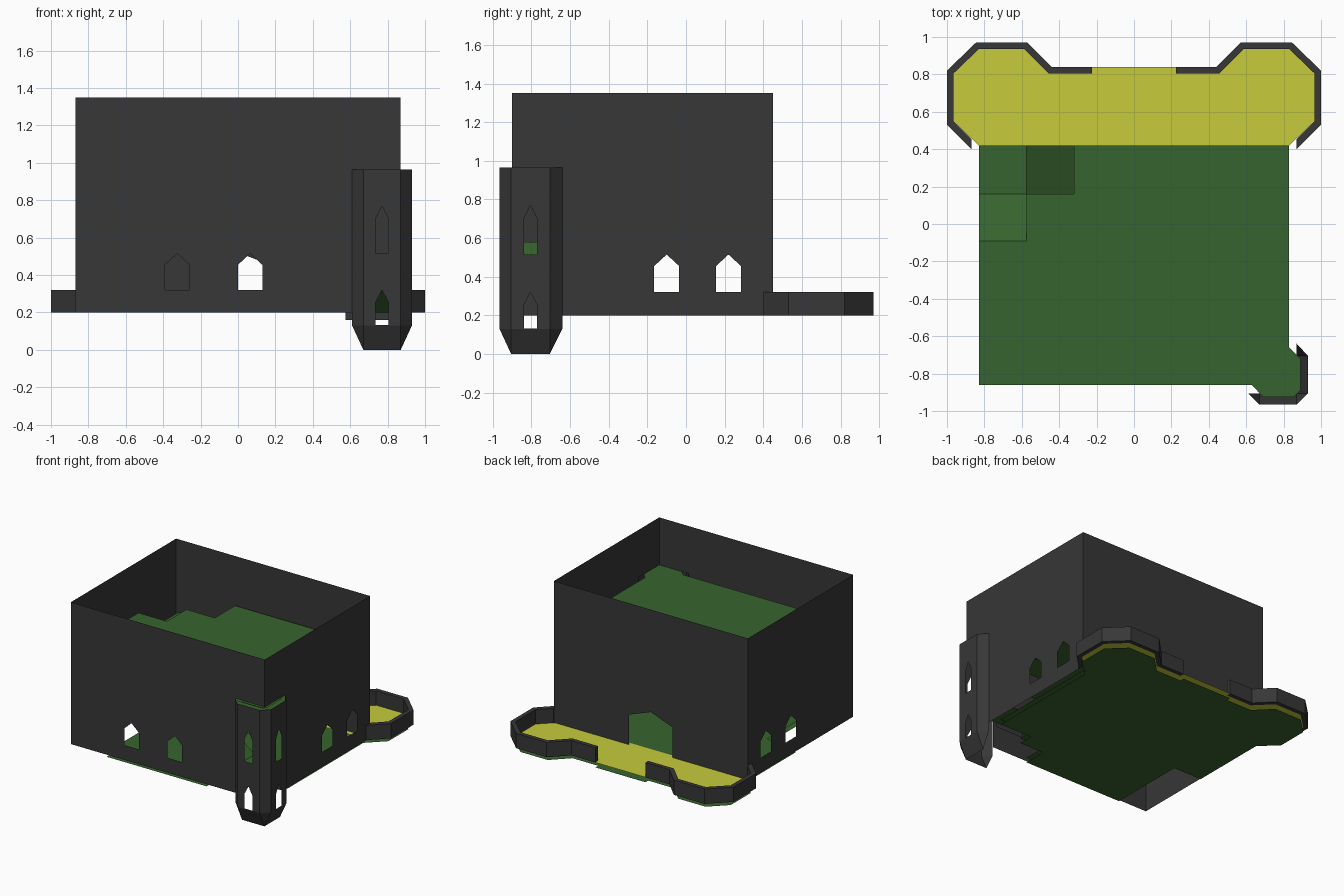
import bpy
from mathutils import Vector
from mathutils.geometry import tessellate_polygon

if "Cube" in bpy.data.objects:
    bpy.data.objects.remove(bpy.data.objects["Cube"])


def material(name, rgb):
    m = bpy.data.materials.new(name)
    m.diffuse_color = (*rgb, 1)
    m.use_nodes = True
    m.node_tree.nodes["Principled BSDF"].inputs["Base Color"].default_value = m.diffuse_color
    return m


STONE = material("dark stone", (0.038, 0.038, 0.038))
GREEN = material("floor green", (0.038, 0.127, 0.028))
YELLOW = material("terrace yellow", (0.57, 0.60, 0.044))


def make(name, verts, faces, mat):
    me = bpy.data.meshes.new(name)
    me.from_pydata([tuple(v) for v in verts], [], faces)
    me.materials.append(mat)
    ob = bpy.data.objects.new(name, me)
    bpy.context.collection.objects.link(ob)
    return ob


def sheet(name, loops, place, mat, flip=False):
    """Flat sheet from an outline plus hole outlines, placed in space by a function."""
    pts = [p for lp in loops for p in lp]
    tris = tessellate_polygon([[Vector((u, v, 0)) for u, v in lp] for lp in loops])
    verts = [Vector(place(u, v)) for u, v in pts]
    want = Vector(place(1, 0)) - Vector(place(0, 0))
    want = want.cross(Vector(place(0, 1)) - Vector(place(0, 0)))
    faces = []
    for t in tris:
        a, b, c = (verts[i] for i in t)
        up = (b - a).cross(c - a).dot(want) > 0
        faces.append(tuple(t) if up != flip else tuple(reversed(t)))
    return make(name, verts, faces, mat)


def level(name, outline, z, mat, down=False):
    return sheet(name, [outline], lambda u, v: (u, v, z), mat, down)


def arch(c, half, z0, z1, z2):
    """Pointed opening: base, shoulder and peak heights."""
    return [(c - half, z0), (c + half, z0), (c + half, z1), (c, z2), (c - half, z1)]


# ---- house walls: single sheets with pointed windows ----
X, Y0, Y1 = 0.87, -0.90, 0.45
B, T, DECK = 0.20, 1.35, 0.965


def window(c):
    return arch(c, 0.065, 0.32, 0.455, 0.515)


# front and right walls are open where the corner turret joins
front = [(-X, B), (0.61, B), (0.61, DECK), (X, DECK), (X, T), (-X, T)]
sheet("front_wall", [front, window(-0.325), window(0.065)],
      lambda u, v: (u, Y0, v), STONE)
right = [(Y0, DECK), (-0.64, DECK), (-0.64, B), (Y1, B), (Y1, T), (Y0, T)]
sheet("right_wall", [right, window(-0.10), window(0.22)],
      lambda u, v: (X, u, v), STONE)
left = [(Y0, B), (Y1, B), (Y1, T), (Y0, T)]
sheet("left_wall", [left, window(-0.10), window(0.22)],
      lambda u, v: (-X, u, v), STONE, True)
back = [(-X, B), (-0.195, B), (-0.195, 0.447), (0, 0.52), (0.195, 0.447),
        (0.195, B), (X, B), (X, T), (-X, T)]
sheet("back_wall", [back], lambda u, v: (u, Y1, v), STONE, True)

# ---- floors, each with a ceiling sheet just below ----
FX, FY0, FY1 = 0.83, -0.86, 0.42
ground = [(-0.575, FY0), (0.32, FY0), (0.32, -0.67), (0.54, -0.67), (0.54, -0.55),
          (FX, -0.55), (FX, FY1), (-FX, FY1), (-FX, -0.22), (-0.575, -0.22)]
middle = [(-FX, FY0), (0.32, FY0), (0.32, -0.605), (0.575, -0.605), (0.575, -0.35),
          (FX, -0.35), (FX, FY1), (-FX, FY1)]
upper = [(-FX, FY0), (FX, FY0), (FX, FY1), (-0.32, FY1), (-0.32, 0.16),
         (-0.575, 0.16), (-0.575, -0.09), (-FX, -0.09)]
level("ground_floor", ground, B, GREEN)
for name, outline, z in (("middle", middle, 0.58), ("upper", upper, DECK)):
    level(name + "_floor", outline, z, GREEN)
    level(name + "_ceiling", outline, z - 0.04, GREEN, True)
make("floor_edge", [(0.575, -0.6, 0.16), (FX, -0.6, 0.16), (FX, -0.6, B), (0.575, -0.6, B)],
     [(0, 1, 2, 3)], STONE)


# ---- stair flights as ramps with corner landings ----
def stair(name, x0, x1, y0, y1, zfun):
    make(name, [(x, y, zfun(x, y)) for x, y in ((x0, y0), (x1, y0), (x1, y1), (x0, y1))],
         [(0, 1, 2, 3)], GREEN)


def ramp(a, za, b, zb):
    return lambda t: za + (zb - za) * (t - a) / (b - a)


r1 = ramp(-0.35, B, -0.605, 0.39)
r2 = ramp(0.575, 0.39, 0.32, 0.58)
r3 = ramp(-0.32, 0.58, -0.575, 0.775)
r4 = ramp(0.16, 0.775, -0.09, DECK)
stair("lower_flight_a", 0.575, FX, -0.605, -0.35, lambda x, y: r1(y))
stair("lower_landing", 0.575, FX, FY0, -0.605, lambda x, y: 0.39)
stair("lower_flight_b", 0.32, 0.575, FY0, -0.605, lambda x, y: r2(x))
stair("upper_flight_a", -0.575, -0.32, 0.16, FY1, lambda x, y: r3(x))
stair("upper_landing", -FX, -0.575, 0.16, FY1, lambda x, y: 0.775)
stair("upper_flight_b", -FX, -0.575, -0.09, 0.16, lambda x, y: r4(y))

# ---- corner turret: five sides, tapered foot, green deck ----
ring = [(0.61, -0.905), (0.67, -0.965), (0.87, -0.965), (0.93, -0.905),
        (0.93, -0.705), (0.87, -0.64)]
foot = [(0.67, -0.905), (0.67, -0.905), (0.87, -0.905), (0.87, -0.905),
        (0.87, -0.705), (0.87, -0.705)]
Z0 = 0.13
for i in range(5):
    a, b = Vector(ring[i]), Vector(ring[i + 1])
    w, d = (b - a).length, (b - a).normalized()
    loops = [[(0, Z0), (w, Z0), (w, DECK), (0, DECK)]]
    if i in (1, 3):
        # windows start just above the lower rim so the outline stays simple
        loops += [arch(w / 2, 0.034, Z0 + 0.002, 0.255, 0.32),
                  arch(w / 2, 0.034, 0.515, 0.70, 0.77)]
    sheet("turret_side_%d" % i, loops,
          lambda u, v, a=a, d=d: (a.x + d.x * u, a.y + d.y * u, v), STONE)
    quad = [(*foot[i], 0), (*foot[i + 1], 0), (*ring[i + 1], Z0), (*ring[i], Z0)]
    if foot[i] == foot[i + 1]:
        make("turret_foot_%d" % i, [quad[0], quad[2], quad[3]], [(0, 1, 2)], STONE)
    else:
        make("turret_foot_%d" % i, quad, [(0, 1, 2, 3)], STONE)
deck = [(FX, FY0), (0.63, FY0), (0.69, -0.925), (0.855, -0.925), (0.89, -0.89),
        (0.89, -0.72), (FX, -0.66)]
level("turret_deck", deck, DECK, GREEN)

# ---- rear terrace: yellow top, green underside, low parapets ----
outer = [(0.87, 0.40), (1.0, 0.53), (1.0, 0.82), (0.845, 0.97), (0.57, 0.97),
         (0.44, 0.84), (0.225, 0.84)]
inner = [(0.87, 0.455), (0.965, 0.55), (0.965, 0.805), (0.83, 0.935), (0.585, 0.935),
         (0.455, 0.805), (0.225, 0.805)]


def mirrored(half):
    return half + [(-x, y) for x, y in reversed(half)]


edge = inner[1:] + [(0.225, 0.84)]
level("terrace_floor", mirrored([(FX, FY1)] + edge), B + 0.003, YELLOW)
level("terrace_underlay", mirrored([(FX, FY1)] + edge), B, YELLOW, True)

# underside sheet covers house and terrace together
under = ground[:7] + edge + [(-x, y) for x, y in reversed(edge)] + ground[7:]
level("underside", under, 0.16, GREEN, True)

for side, s in (("right", 1), ("left", -1)):
    n = len(outer)
    verts = [(s * x, y, z) for z in (B, 0.32) for ln in (outer, inner) for x, y in ln]
    faces = []
    for i in range(n - 1):
        o0, o1, i0, i1 = i, i + 1, n + i, n + i + 1
        h = 2 * n
        faces += [(o0, o1, o1 + h, o0 + h), (i1, i0, i0 + h, i1 + h),
                  (o0 + h, o1 + h, i1 + h, i0 + h), (o1, o0, i0, i1)]
    for e, rev in ((0, True), (n - 1, False)):
        f = (e, n + e, 3 * n + e, 2 * n + e)
        faces.append(tuple(reversed(f)) if rev else f)
    if s < 0:
        faces = [tuple(reversed(f)) for f in faces]
    make(side + "_parapet", verts, faces, STONE)
